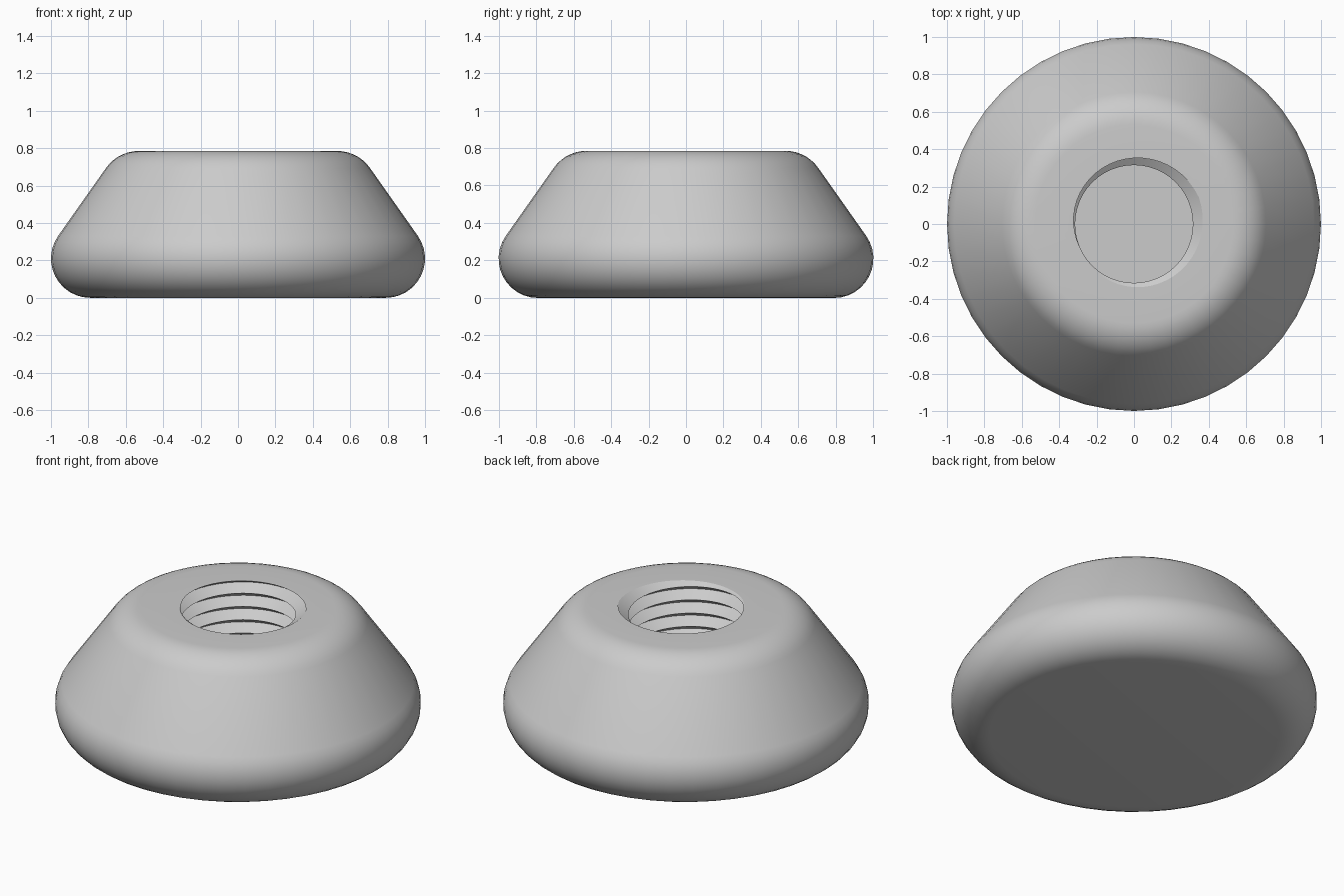
import bpy, bmesh
from math import sin, cos, pi, radians

cube = bpy.data.objects.get("Cube")
if cube:
    bpy.data.objects.remove(cube)

SEGMENTS = 48
TOP, PITCH, TURNS = 0.785, 0.08, 7
FLOOR = TOP - PITCH * TURNS
CREST, ROOT = 0.315, 0.375
START = radians(22.5)


def arc(cx, cz, r, a0, a1, steps):
    """Points of an arc in the radius / height plane, angles in degrees."""
    angles = [radians(a0 + (a1 - a0) * i / steps) for i in range(steps + 1)]
    return [(cx + r * cos(a), cz + r * sin(a)) for a in angles]


def thread_radius(z, turn):
    """Triangular groove whose root sinks by one pitch per turn."""
    phase = ((TOP - z) / PITCH - turn) % 1.0
    return CREST + (ROOT - CREST) * abs(1 - 2 * phase)


def thread_column(turn):
    """Points down the bore wall, cut off at the top face and the floor."""
    points = []
    for k in range(-2, 2 * TURNS + 1):
        z = TOP - PITCH * (turn + k / 2)
        z = max(FLOOR, min(TOP, z))
        points.append((thread_radius(z, turn), z))
    return points


# Outer body: rounded base, sloping side, rounded shoulder
outline = [(0, 0)] + arc(0.79, 0.21, 0.21, -90, 35, 12) + arc(0.53, 0.57, 0.215, 35, 90, 7)

# Revolve body and threaded bore together
bm = bmesh.new()
columns = []
for i in range(SEGMENTS + 1):
    turn = i / SEGMENTS
    a = START + 2 * pi * turn
    profile = outline + thread_column(turn) + [(0, FLOOR)]
    columns.append([bm.verts.new((r * cos(a), r * sin(a), z)) for r, z in profile])
for left, right in zip(columns, columns[1:]):
    for j in range(len(left) - 1):
        bm.faces.new((left[j], right[j], right[j + 1], left[j + 1]))
bmesh.ops.remove_doubles(bm, verts=bm.verts, dist=0.0002)
bmesh.ops.dissolve_degenerate(bm, edges=bm.edges, dist=0.0001)
bmesh.ops.recalc_face_normals(bm, faces=bm.faces)

mesh = bpy.data.meshes.new("threaded_foot")
bm.to_mesh(mesh)
bm.free()
foot = bpy.data.objects.new("threaded_foot", mesh)
bpy.context.collection.objects.link(foot)

# Single grey material
grey = bpy.data.materials.new("light_grey")
grey.use_nodes = True
colour = (0.6, 0.6, 0.6, 1)
grey.diffuse_color = colour
grey.node_tree.nodes["Principled BSDF"].inputs["Base Color"].default_value = colour
mesh.materials.append(grey)

bpy.context.view_layer.objects.active = foot
foot.select_set(True)
bpy.ops.object.shade_smooth_by_angle(angle=radians(30))
